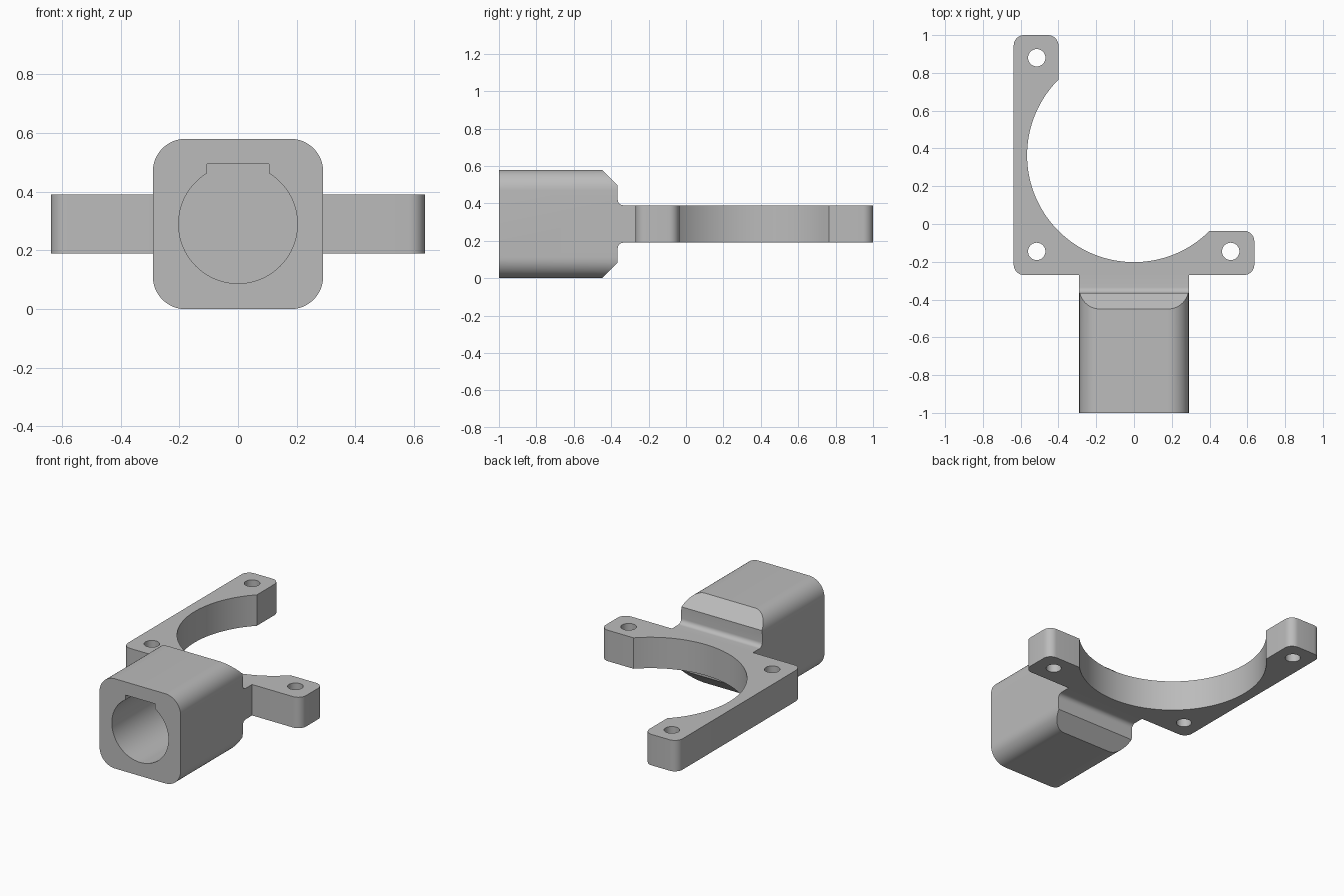
import bpy
import bmesh
from math import cos, sin, radians, degrees, acos

cube = bpy.data.objects.get("Cube")
if cube:
    bpy.data.objects.remove(cube, do_unlink=True)

grey = bpy.data.materials.new("plain grey")
grey.use_nodes = True
grey.diffuse_color = (0.5, 0.5, 0.5, 1)
grey.node_tree.nodes["Principled BSDF"].inputs["Base Color"].default_value = grey.diffuse_color


def arc(cx, cy, r, start, end, steps):
    """Points along an arc, angles in degrees."""
    angles = [radians(start + (end - start) * i / steps) for i in range(steps + 1)]
    return [(cx + r * cos(a), cy + r * sin(a)) for a in angles]


def prism(name, outline, axis, low, high):
    """Extrude a 2D outline along the named axis."""
    place = {"x": lambda u, v: (low, u, v),
             "y": lambda u, v: (u, low, v),
             "z": lambda u, v: (u, v, low)}[axis]
    bm = bmesh.new()
    face = bm.faces.new([bm.verts.new(place(u, v)) for u, v in outline])
    new = bmesh.ops.extrude_face_region(bm, geom=[face])["geom"]
    shift = [high - low if a == axis else 0 for a in "xyz"]
    bmesh.ops.translate(bm, vec=shift, verts=[g for g in new if isinstance(g, bmesh.types.BMVert)])
    bmesh.ops.recalc_face_normals(bm, faces=bm.faces)
    mesh = bpy.data.meshes.new(name)
    bm.to_mesh(mesh)
    bm.free()
    mesh.materials.append(grey)
    obj = bpy.data.objects.new(name, mesh)
    bpy.context.collection.objects.link(obj)
    return obj


def combine(target, other, operation):
    """Apply an exact boolean and discard the helper."""
    other.hide_render = True
    mod = target.modifiers.new(operation, "BOOLEAN")
    mod.operation = operation
    mod.solver = "EXACT"
    mod.object = other
    bpy.context.view_layer.objects.active = target
    bpy.ops.object.modifier_apply(modifier=mod.name)
    bpy.data.objects.remove(other, do_unlink=True)


MID = 0.29                # height of the centre plane
HALF = 0.29               # half width of the socket block
THICK = 0.1               # half thickness of the plate
BACK = -0.365             # rear face of the block

# Socket block: rounded square section
CORNER = 0.11
inner = HALF - CORNER
section = []
for i, (sx, sz) in enumerate([(1, 1), (-1, 1), (-1, -1), (1, -1)]):
    section += arc(sx * inner, MID + sz * inner, CORNER, i * 90, i * 90 + 90, 12)
block = prism("mounting_bracket", section, "y", -1, -0.24)

# Side profile: chamfered rear, filleted into a thin neck
FILLET = 0.03
upper = [(-1.1, 0.4), (-0.55, 0.4), (-0.55, HALF), (-0.45, HALF), (BACK, HALF - 0.085)]
upper = [(-1.1, HALF + 0.1), (-0.55, HALF + 0.1), (-0.45 - 0.1, HALF + 0.1),
         (BACK, HALF - 0.085)]
upper += arc(BACK + FILLET, THICK + FILLET, FILLET, 180, 270, 8)
upper += [(-0.25, THICK)]
side = [(y, MID + h) for y, h in upper] + [(y, MID - h) for y, h in reversed(upper)]
side = list(dict.fromkeys(side))
combine(block, prism("side_profile", side, "x", -0.5, 0.5), "INTERSECT")

# Round bore with a keyway along its top
BORE, KEY = 0.2025, 0.105
edge = degrees(acos(KEY / BORE))
bore = arc(0, MID, BORE, 180 - edge, 360 + edge, 72) + [(KEY, 0.495), (-KEY, 0.495)]
combine(block, prism("bore_cutter", bore, "y", -1.1, -0.45), "DIFFERENCE")

# Flange plate: L shape with a large circular opening
R = 0.055
LEFT, RIGHT, FRONT, REAR, LUG = -0.637, 0.637, -0.27, 1.0, -0.036
plate = arc(-0.4 - R, REAR - R, R, 0, 90, 8)
plate += arc(LEFT + R, REAR - R, R, 90, 180, 8)
plate += arc(LEFT + R, FRONT + R, R, 180, 270, 8)
plate += arc(RIGHT - R, FRONT + R, R, 270, 360, 8)
plate += arc(RIGHT - R, LUG - R, R, 0, 90, 8)
plate += arc(0, 0.364, 0.566, -45, -225, 64)
flange = prism("flange_plate", plate, "z", MID - THICK, MID + THICK)

# Screw holes
for x, y in [(-0.515, 0.88), (-0.515, -0.145), (0.512, -0.145)]:
    hole = arc(x, y, 0.046, 0, 360, 32)[:-1]
    combine(flange, prism("hole_cutter", hole, "z", 0, 0.6), "DIFFERENCE")

# Join into one solid and shade
combine(block, flange, "UNION")
bpy.ops.object.select_all(action="DESELECT")
block.select_set(True)
bpy.context.view_layer.objects.active = block
bpy.ops.object.shade_smooth_by_angle(angle=radians(30))
